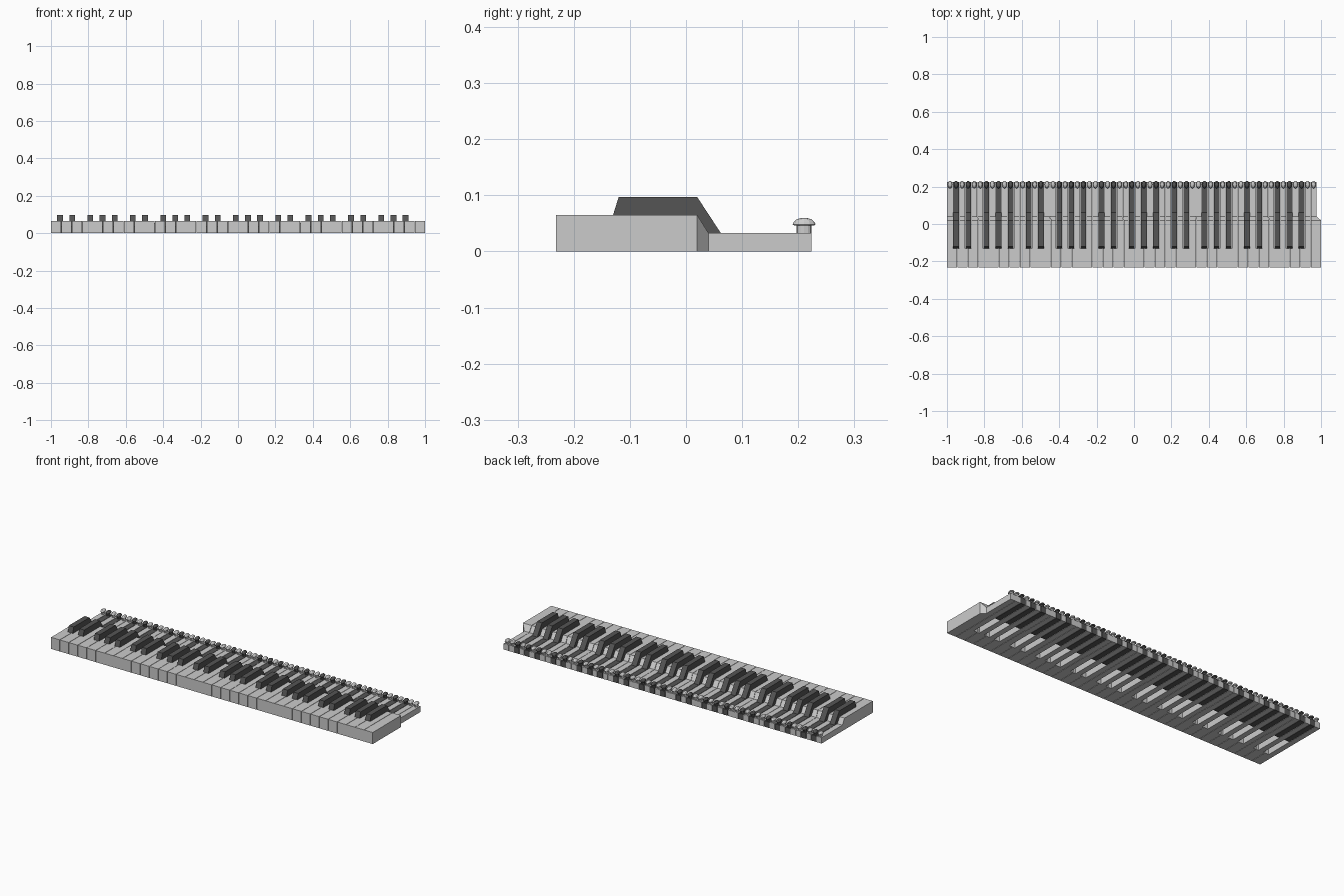
import bpy, bmesh, math

if "Cube" in bpy.data.objects:
    bpy.data.objects.remove(bpy.data.objects["Cube"])

# Five-octave keyboard: 36 white keys, 25 black keys, evenly spaced tails
WHITES, NOTES = 36, 61
PITCH = 2 / WHITES            # white key front width
SLOT = PITCH * 7 / 12         # tail width of every note
GAP = 0.001                   # clearance on each side of a key
BLACK_STEPS = {1, 3, 6, 8, 10}
FRONT, NOTCH, BACK = -0.2315, -0.13, 0.224
TOP, LOW = 0.065, 0.033

dark = bpy.data.materials.new("dark_key")
dark.diffuse_color = (0.09, 0.09, 0.09, 1)
dark.use_nodes = True
dark.node_tree.nodes["Principled BSDF"].inputs["Base Color"].default_value = dark.diffuse_color


def loft(bm, rings):
    """Skin equal-sized point rings and cap both ends."""
    vs = [[bm.verts.new(p) for p in r] for r in rings]
    n = len(vs[0])
    for a, b in zip(vs, vs[1:]):
        for i in range(n):
            j = (i + 1) % n
            bm.faces.new((a[i], a[j], b[j], b[i]))
    bm.faces.new(vs[0][::-1])
    bm.faces.new(vs[-1])


def add_peg(bm, x):
    """Oval stem with a mushroom-shaped cap near the back end."""
    profile = [(0.0135, LOW - 0.002), (0.0135, 0.046), (0.0175, 0.046), (0.0205, 0.0485),
               (0.018, 0.053), (0.013, 0.0575), (0.006, 0.0595)]
    rings = []
    for r, z in profile:
        rings.append([(x + 0.6 * r * math.cos(t), 0.2105 + r * math.sin(t), z)
                      for t in (k * math.tau / 12 for k in range(12))])
    loft(bm, rings)


def finish(bm, name, mat=None):
    bmesh.ops.remove_doubles(bm, verts=bm.verts, dist=1e-5)
    bmesh.ops.dissolve_degenerate(bm, edges=bm.edges, dist=1e-5)
    bmesh.ops.recalc_face_normals(bm, faces=bm.faces)
    me = bpy.data.meshes.new(name)
    bm.to_mesh(me)
    bm.free()
    if mat:
        me.materials.append(mat)
    ob = bpy.data.objects.new(name, me)
    bpy.context.collection.objects.link(ob)


def is_black(n):
    return 0 <= n < NOTES and n % 12 in BLACK_STEPS


def white_key(n, w):
    fl, fr = -1 + w * PITCH, -1 + (w + 1) * PITCH
    sl, sr = -1 + n * SLOT, -1 + (n + 1) * SLOT
    nl = sl if is_black(n - 1) else fl
    nr = sr if is_black(n + 1) else fr
    # stations: front, notch step, neck, sloping shoulder, low tail
    stations = [(FRONT, fl, fr, TOP), (NOTCH, fl, fr, TOP), (NOTCH, nl, nr, TOP),
                (0.02, nl, nr, TOP), (0.04, sl, sr, LOW), (BACK, sl, sr, LOW)]
    bm = bmesh.new()
    loft(bm, [[(l + GAP, y, 0), (r - GAP, y, 0), (r - GAP, y, z), (l + GAP, y, z)]
              for y, l, r, z in stations])
    add_peg(bm, (sl + sr) / 2)
    finish(bm, f"white_key_{w + 1}")


def black_key(n):
    l, r = -1 + n * SLOT + GAP, -1 + (n + 1) * SLOT - GAP
    # side profile: raised playing bar, back slope, low tail
    side = [(NOTCH, LOW), (NOTCH, TOP), (-0.12, 0.097), (0.02, 0.097), (0.062, LOW),
            (BACK, LOW), (BACK, 0), (0.03, 0), (0.02, LOW)]
    bm = bmesh.new()
    loft(bm, [[(x, y, z) for y, z in side] for x in (l, r)])
    add_peg(bm, (l + r) / 2)
    finish(bm, f"black_key_{n}", dark)


w = 0
for n in range(NOTES):
    if is_black(n):
        black_key(n)
    else:
        white_key(n, w)
        w += 1
